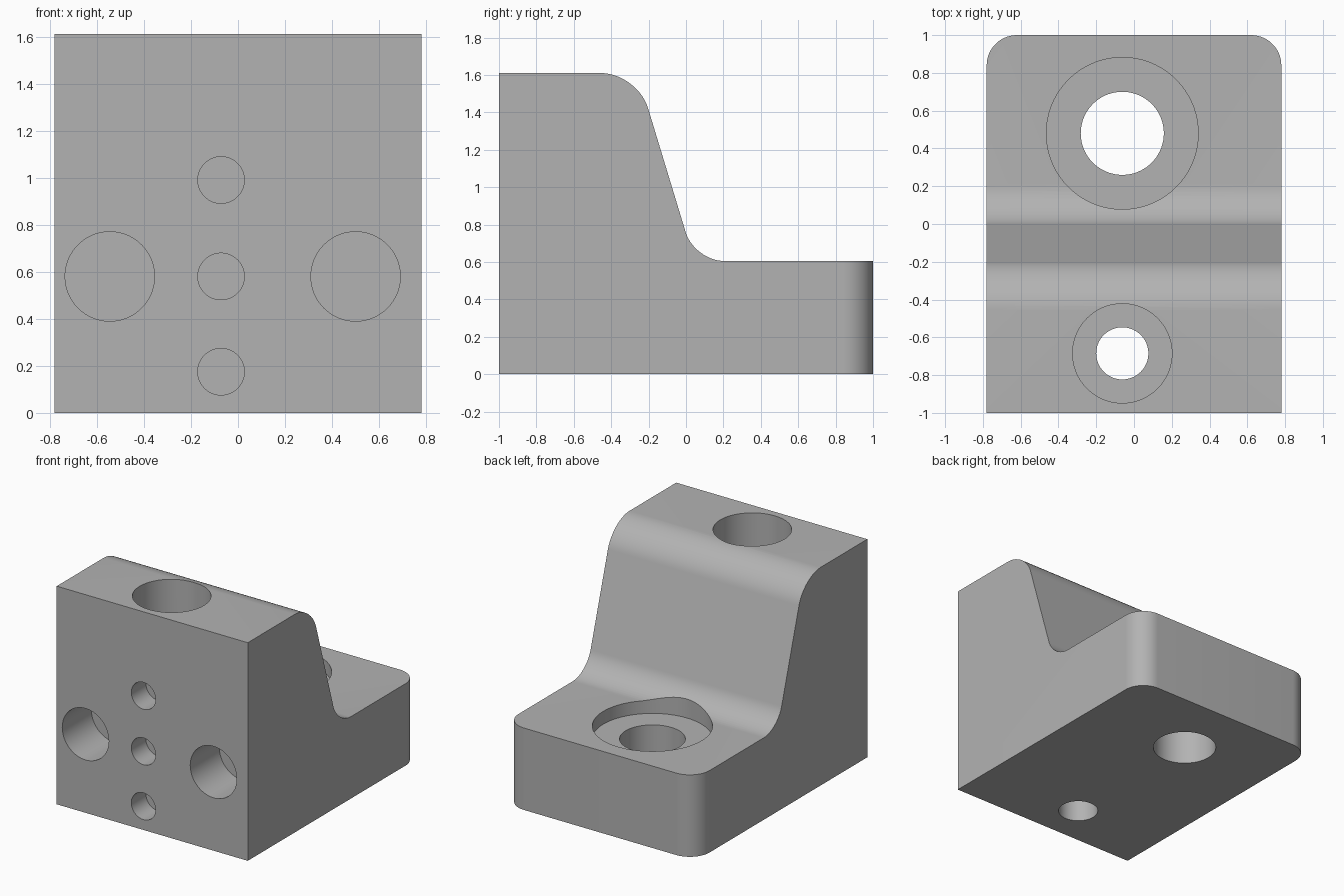
import bpy, bmesh, math
from mathutils import Matrix, Vector

cube = bpy.data.objects.get("Cube")
if cube:
    bpy.data.objects.remove(cube, do_unlink=True)

HALF_W, TOP, LEDGE = 0.78, 1.61, 0.605

# Single plain grey
grey = bpy.data.materials.new("plain grey")
grey.use_nodes = True
colour = (0.45, 0.45, 0.45, 1)
grey.diffuse_color = colour
grey.node_tree.nodes["Principled BSDF"].inputs["Base Color"].default_value = colour


def add_object(name, bm):
    bmesh.ops.recalc_face_normals(bm, faces=bm.faces)
    mesh = bpy.data.meshes.new(name)
    bm.to_mesh(mesh)
    bm.free()
    mesh.materials.append(grey)
    obj = bpy.data.objects.new(name, mesh)
    bpy.context.collection.objects.link(obj)
    return obj


def round_edges(bm, test, offset):
    """Round every edge whose two ends pass the test."""
    edges = [e for e in bm.edges if all(test(v.co) for v in e.verts)]
    bmesh.ops.bevel(bm, geom=edges, offset=offset, offset_type='OFFSET',
                    segments=14, profile=0.5, affect='EDGES', clamp_overlap=False)


# Stepped body: side profile pushed across the width
profile = [(-1, 0), (1, 0), (1, LEDGE), (0.045, LEDGE), (-0.26, TOP), (-1, TOP)]
bm = bmesh.new()
face = bm.faces.new([bm.verts.new((-HALF_W, y, z)) for y, z in profile])
pushed = bmesh.ops.extrude_face_region(bm, geom=[face])["geom"]
bmesh.ops.translate(bm, vec=(2 * HALF_W, 0, 0),
                    verts=[v for v in pushed if isinstance(v, bmesh.types.BMVert)])


def on_line(y, z):
    return lambda co: abs(co.y - y) < 0.001 and abs(co.z - z) < 0.001


round_edges(bm, on_line(-0.26, TOP), 0.195)
round_edges(bm, on_line(0.045, LEDGE), 0.16)
for side in (-1, 1):
    round_edges(bm, lambda co: co.y > 0.999 and co.x * side > HALF_W - 0.001, 0.16)
body = add_object("stepped_block", bm)


def drill(name, start, end, radius):
    """Cut a round hole between two points."""
    start, end = Vector(start), Vector(end)
    axis = end - start
    place = Matrix.Translation((start + end) / 2) @ axis.to_track_quat('Z', 'Y').to_matrix().to_4x4()
    bm = bmesh.new()
    bmesh.ops.create_cone(bm, cap_ends=True, segments=72, radius1=radius,
                          radius2=radius, depth=axis.length, matrix=place)
    cutter = add_object(name, bm)
    cutter.hide_render = True
    mod = body.modifiers.new(name, 'BOOLEAN')
    mod.operation, mod.solver, mod.object = 'DIFFERENCE', 'EXACT', cutter
    bpy.context.view_layer.objects.active = body
    bpy.ops.object.modifier_apply(modifier=name)
    bpy.data.objects.remove(cutter, do_unlink=True)


# Vertical through holes with counterbores: y, hole radius, bore radius, bore floor
for label, y, hole, bore, floor in (("ledge", 0.48, 0.22, 0.402, 0.51),
                                    ("top", -0.685, 0.138, 0.263, 1.2)):
    drill(label + "_counterbore", (-0.062, y, floor), (-0.062, y, 2), bore)
    drill(label + "_through_hole", (-0.062, y, -0.2), (-0.062, y, 2), hole)

# Blind holes in the front face: x, z, radius, depth
for i, (x, z, radius, depth) in enumerate([(-0.545, 0.58, 0.19, 0.34), (0.5, 0.58, 0.19, 0.34),
                                           (-0.072, 0.175, 0.099, 0.17), (-0.072, 0.58, 0.099, 0.17),
                                           (-0.072, 0.99, 0.099, 0.17)]):
    drill(f"front_hole_{i}", (x, -1.2, z), (x, depth - 1, z), radius)

# Smooth the rounds, keep the edges sharp
bpy.ops.object.select_all(action='DESELECT')
body.select_set(True)
bpy.context.view_layer.objects.active = body
bpy.ops.object.shade_smooth_by_angle(angle=math.radians(25))
